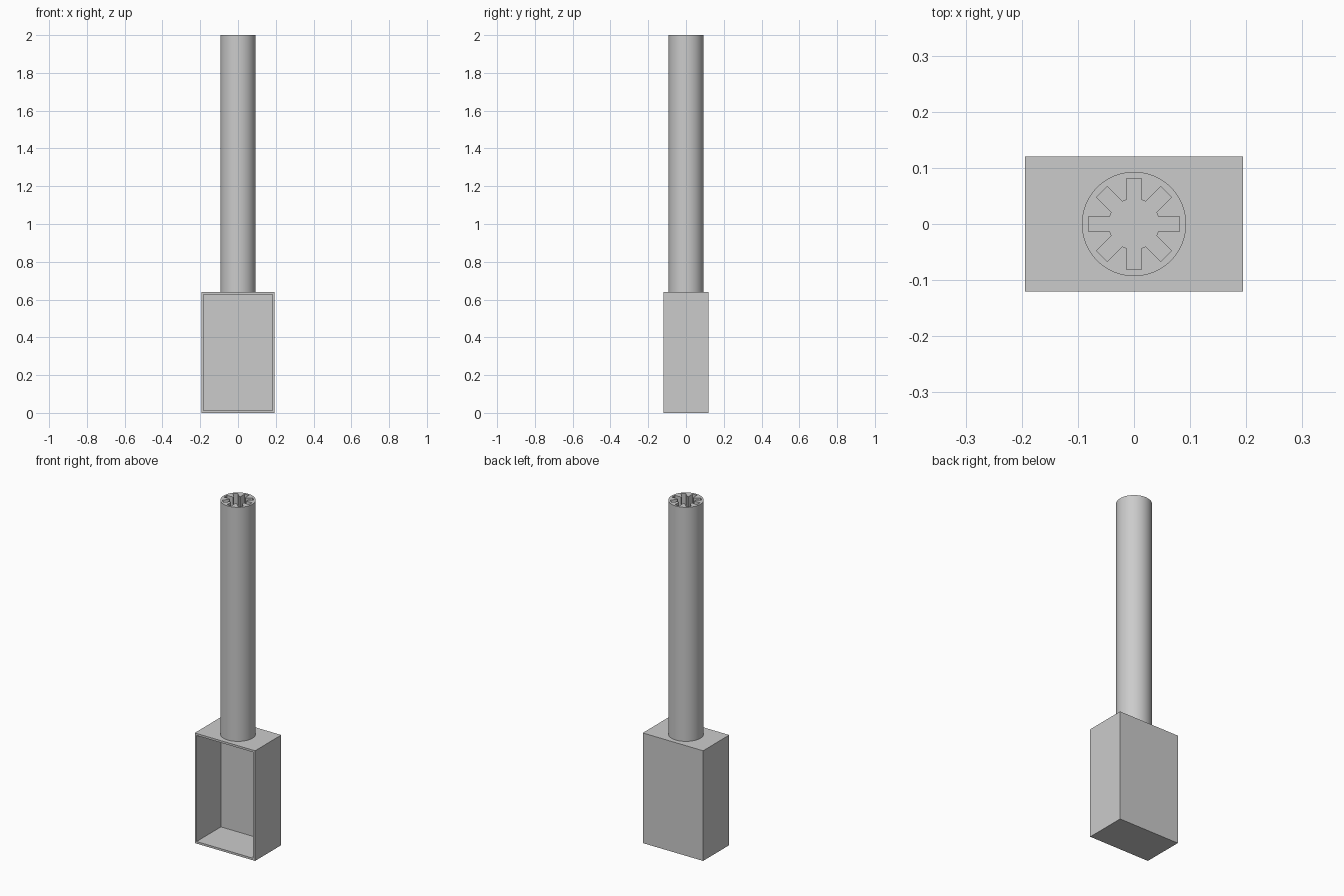
import bpy, bmesh
from math import sin, cos, pi, asin
from mathutils import Vector

if "Cube" in bpy.data.objects:
    bpy.data.objects.remove(bpy.data.objects["Cube"], do_unlink=True)

GREY = (0.6, 0.6, 0.6, 1)
mat = bpy.data.materials.new("light grey")
mat.use_nodes = True
mat.diffuse_color = GREY
mat.node_tree.nodes["Principled BSDF"].inputs["Base Color"].default_value = GREY

BOX_W, BOX_D, BOX_H, WALL = 0.388, 0.24, 0.64, 0.017
TUBE_R, TOP = 0.093, 2.0
ARMS, ARM_R, HUB_R, ARM_HALF = 8, 0.081, 0.045, 0.0134


def finish(name, bm):
    bmesh.ops.recalc_face_normals(bm, faces=bm.faces)
    mesh = bpy.data.meshes.new(name)
    bm.to_mesh(mesh)
    bm.free()
    mesh.materials.append(mat)
    obj = bpy.data.objects.new(name, mesh)
    bpy.context.collection.objects.link(obj)
    return obj


def add_loop(bm, points, z):
    verts = [bm.verts.new((x, y, z)) for x, y in points]
    return [bm.edges.new((v, verts[i - 1])) for i, v in enumerate(verts)]


# Box open at the front
bm = bmesh.new()
bmesh.ops.create_cube(bm, size=1)
for v in bm.verts:
    v.co = Vector((v.co.x * BOX_W, v.co.y * BOX_D, (v.co.z + 0.5) * BOX_H))
bm.normal_update()
front = min(bm.faces, key=lambda f: f.calc_center_median().y)
bmesh.ops.inset_region(bm, faces=[front], thickness=WALL)
pocket = bmesh.ops.extrude_discrete_faces(bm, faces=[front])["faces"]
bmesh.ops.translate(bm, verts=pocket[0].verts, vec=(0, BOX_D - WALL, 0))
finish("open_box", bm)

# Tube with a star-shaped bore
circle = [(TUBE_R * cos(a), TUBE_R * sin(a))
          for a in (2 * pi * i / 64 for i in range(64))]
root = HUB_R * cos(asin(ARM_HALF / HUB_R))
star = []
for i in range(ARMS):
    c, s = cos(2 * pi * i / ARMS), sin(2 * pi * i / ARMS)
    for r, t in ((root, -1), (ARM_R, -1), (ARM_R, 1), (root, 1)):
        star.append((r * c - t * ARM_HALF * s, r * s + t * ARM_HALF * c))

bm = bmesh.new()
edges = add_loop(bm, circle, TOP) + add_loop(bm, star, TOP)
bmesh.ops.triangle_fill(bm, edges=edges, use_beauty=True, normal=(0, 0, 1))
ext = bmesh.ops.extrude_face_region(bm, geom=bm.faces[:], use_keep_orig=True)
lower = [g for g in ext["geom"] if isinstance(g, bmesh.types.BMVert)]
bmesh.ops.translate(bm, verts=lower, vec=(0, 0, BOX_H - 0.005 - TOP))
tube = finish("splined_tube", bm)

bpy.ops.object.select_all(action="DESELECT")
tube.select_set(True)
bpy.context.view_layer.objects.active = tube
bpy.ops.object.shade_smooth_by_angle(angle=pi / 6)
